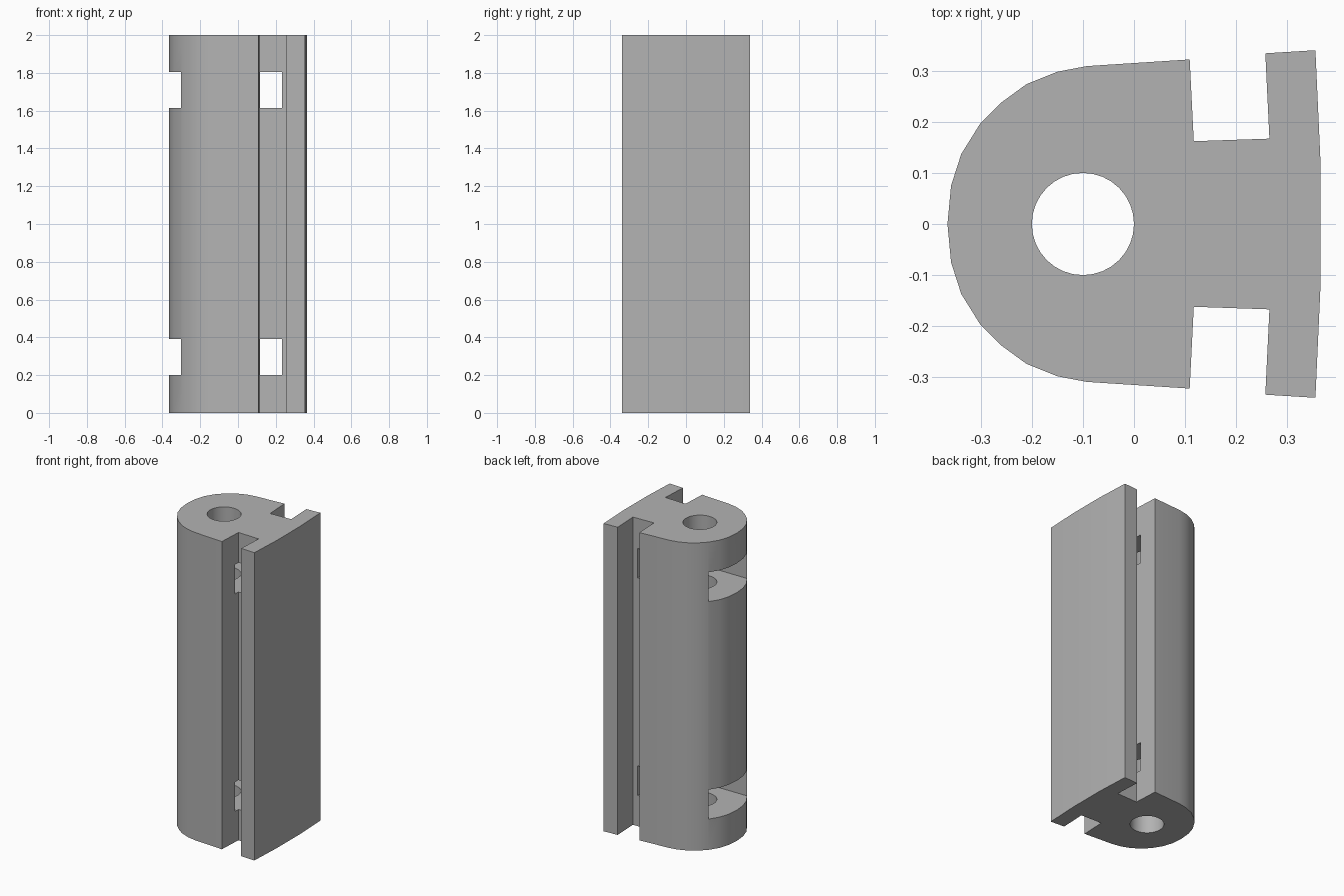
import bpy, bmesh, math

if "Cube" in bpy.data.objects:
    bpy.data.objects.remove(bpy.data.objects["Cube"], do_unlink=True)

HEIGHT = 2.0

# Plain grey plastic
grey = bpy.data.materials.new("plain_grey")
grey.use_nodes = True
grey.diffuse_color = (0.45, 0.45, 0.45, 1)
grey.node_tree.nodes["Principled BSDF"].inputs["Base Color"].default_value = grey.diffuse_color


def extrude(name, outline, z0, z1):
    """Upright prism made from a closed xy outline."""
    bm = bmesh.new()
    face = bm.faces.new([bm.verts.new((x, y, z0)) for x, y in outline])
    made = bmesh.ops.extrude_face_region(bm, geom=[face])["geom"]
    top = [v for v in made if isinstance(v, bmesh.types.BMVert)]
    bmesh.ops.translate(bm, verts=top, vec=(0, 0, z1 - z0))
    bmesh.ops.recalc_face_normals(bm, faces=bm.faces)
    mesh = bpy.data.meshes.new(name)
    bm.to_mesh(mesh)
    bm.free()
    mesh.materials.append(grey)
    obj = bpy.data.objects.new(name, mesh)
    bpy.context.collection.objects.link(obj)
    return obj


def cut(target, cutter):
    """Subtract the cutter from the target, then discard it."""
    cutter.hide_render = True
    mod = target.modifiers.new("cut", "BOOLEAN")
    mod.operation = "DIFFERENCE"
    mod.solver = "EXACT"
    mod.object = cutter
    bpy.ops.object.select_all(action="DESELECT")
    target.select_set(True)
    bpy.context.view_layer.objects.active = target
    bpy.ops.object.modifier_apply(modifier=mod.name)
    bpy.data.objects.remove(cutter, do_unlink=True)


# Body: rounded nose, side grooves and a thin slightly bowed flange
half = [(-0.358, 0.075), (-0.338, 0.137), (-0.30, 0.198), (-0.262, 0.236),
        (-0.21, 0.274), (-0.15, 0.298), (-0.092, 0.309), (0.109, 0.322),
        (0.117, 0.162), (0.265, 0.167), (0.257, 0.334), (0.355, 0.34),
        (0.365, 0.12)]
outline = [(-0.365, 0)] + half + [(x, -y) for x, y in reversed(half)]
body = extrude("slotted_holder_body", outline, 0, HEIGHT)

# Round bore along the full height
bore = [(-0.1 + 0.1 * math.cos(a), 0.1 * math.sin(a))
        for a in (math.tau * i / 32 for i in range(32))]
cut(body, extrude("bore_cutter", bore, -0.1, HEIGHT + 0.1))

# Two strap slots, open at the nose and reaching into the grooves
slot = [(-0.5, -0.197), (0.232, -0.197), (0.232, 0.197), (-0.5, 0.197)]
for z in (0.2, 1.613):
    cut(body, extrude("slot_cutter", slot, z, z + 0.191))

bpy.ops.object.shade_smooth_by_angle(angle=math.radians(30))
